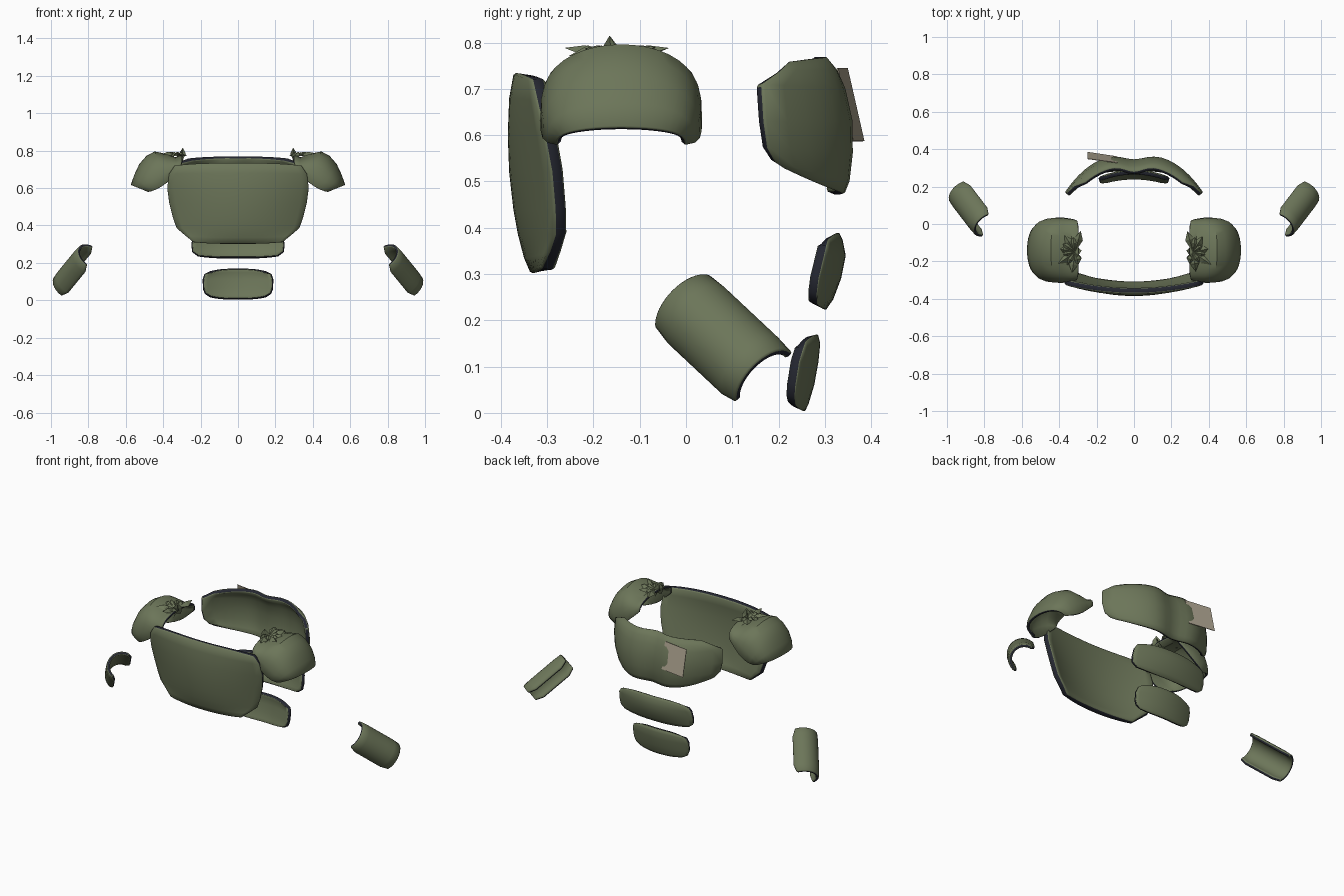
import bpy, bmesh, math, random
from mathutils import Vector

if "Cube" in bpy.data.objects:
    bpy.data.objects.remove(bpy.data.objects["Cube"])

random.seed(4)


def material(name, rgb):
    m = bpy.data.materials.new(name)
    m.diffuse_color = (*rgb, 1)
    m.use_nodes = True
    m.node_tree.nodes["Principled BSDF"].inputs["Base Color"].default_value = m.diffuse_color
    return m


GREEN = material("olive_green", (0.15, 0.18, 0.10))
TRIM = material("dark_trim", (0.018, 0.02, 0.03))
TAN = material("tan_patch", (0.42, 0.37, 0.28))


def finish(name, bm, mats):
    me = bpy.data.meshes.new(name)
    bm.to_mesh(me)
    bm.free()
    ob = bpy.data.objects.new(name, me)
    bpy.context.collection.objects.link(ob)
    for m in mats:
        me.materials.append(m)
    return ob


def shell(name, grid, inside, thick, edge=0.005):
    """Curved armour shell from a grid of outer points, with a dark rim."""
    bm = bmesh.new()
    vs = [[bm.verts.new(p) for p in row] for row in grid]
    for a, b in zip(vs, vs[1:]):
        for j in range(len(a) - 1):
            bm.faces.new((a[j], a[j + 1], b[j + 1], b[j]))
    bm.normal_update()
    side = sum(f.normal.dot(f.calc_center_median() - Vector(inside)) for f in bm.faces)
    if side < 0:
        bmesh.ops.reverse_faces(bm, faces=bm.faces[:])
    ob = finish(name, bm, [GREEN, TRIM])
    sol = ob.modifiers.new("thickness", 'SOLIDIFY')
    sol.thickness, sol.offset, sol.material_offset_rim = thick, -1, 1
    bev = ob.modifiers.new("edge", 'BEVEL')
    bev.width, bev.segments, bev.material = edge, 1, 0
    bev.limit_method, bev.angle_limit = 'ANGLE', math.radians(55)
    bpy.context.view_layer.objects.active = ob
    ob.select_set(True)
    bpy.ops.object.shade_smooth_by_angle(angle=math.radians(35))
    ob.select_set(False)
    return ob


def plate(name, rows, inside, thick, power=2.0, groove=0.0, n=20):
    """Rows: height, half width, y at centre, y at side edge, height shift at side edge."""
    grid = []
    for z, w, yc, ye, dz in rows:
        row = []
        for j in range(n + 1):
            u = 2 * j / n - 1
            y = yc + (ye - yc) * abs(u) ** power - groove * math.exp(-(u / 0.25) ** 2)
            row.append((u * w, y, z + dz * abs(u) ** 3))
        grid.append(row)
    return shell(name, grid, inside, thick)


# Torso plates
plate("chest_plate", [
    (0.30, 0.24, -0.335, -0.315, 0.012),
    (0.335, 0.285, -0.35, -0.298, 0.012),
    (0.385, 0.33, -0.363, -0.285, 0.0),
    (0.44, 0.35, -0.373, -0.286, 0.0),
    (0.52, 0.37, -0.382, -0.293, 0.0),
    (0.60, 0.38, -0.385, -0.308, 0.0),
    (0.68, 0.37, -0.382, -0.325, -0.005),
    (0.735, 0.34, -0.372, -0.335, -0.015)], (0, 0, 0.5), 0.032)

plate("back_plate", [
    (0.47, 0.31, 0.355, 0.215, 0.055),
    (0.50, 0.335, 0.368, 0.195, 0.04),
    (0.56, 0.36, 0.376, 0.178, 0.012),
    (0.63, 0.37, 0.376, 0.17, 0.0),
    (0.70, 0.365, 0.360, 0.165, 0.01),
    (0.74, 0.32, 0.340, 0.205, 0.0),
    (0.772, 0.26, 0.312, 0.225, -0.01)], (0, 0, 0.6), 0.025, 2.6, 0.03)

# Lower back plates
plate("upper_waist_plate", [
    (0.222, 0.215, 0.302, 0.285, 0.012),
    (0.245, 0.245, 0.318, 0.284, 0.012),
    (0.29, 0.25, 0.335, 0.288, 0.0),
    (0.34, 0.245, 0.345, 0.30, 0.0),
    (0.375, 0.23, 0.338, 0.305, -0.012),
    (0.39, 0.20, 0.330, 0.308, -0.015)], (0, 0, 0.3), 0.022)

plate("lower_waist_plate", [
    (0.003, 0.15, 0.257, 0.238, 0.012),
    (0.02, 0.178, 0.265, 0.236, 0.014),
    (0.06, 0.188, 0.277, 0.238, 0.0),
    (0.11, 0.19, 0.286, 0.246, 0.0),
    (0.15, 0.18, 0.29, 0.255, -0.01),
    (0.17, 0.15, 0.285, 0.26, -0.014)], (0, 0, 0.1), 0.022)

# Tan patch floating just behind the back plate
bm = bmesh.new()
bm.faces.new([bm.verts.new(p) for p in (
    (-0.088, 0.327, 0.745), (-0.248, 0.348, 0.745),
    (-0.248, 0.384, 0.587), (-0.088, 0.360, 0.587))])
patch = finish("back_patch", bm, [TAN])
sol = patch.modifiers.new("thickness", 'SOLIDIFY')
sol.thickness, sol.offset = 0.003, 0

# Shoulder cross-sections: base x, base z, crown x, crown z, half depth
SHOULDER = [
    (0.305, 0.700, 0.300, 0.778, 0.160),
    (0.325, 0.680, 0.335, 0.765, 0.166),
    (0.352, 0.655, 0.395, 0.785, 0.171),
    (0.382, 0.628, 0.445, 0.796, 0.175),
    (0.412, 0.607, 0.490, 0.772, 0.174),
    (0.442, 0.591, 0.528, 0.728, 0.170),
    (0.465, 0.582, 0.555, 0.670, 0.160),
    (0.482, 0.578, 0.573, 0.617, 0.140)]


def shoulder(side, label):
    grid = []
    for bx, bz, cx, cz, h in SHOULDER:
        row = []
        for j in range(21):
            a = math.pi / 2 * (j / 10 - 1)
            k = max(math.cos(a), 0) ** 0.65
            row.append((side * (bx + (cx - bx) * k), -0.14 + h * math.sin(a), bz + (cz - bz) * k))
        grid.append(row)
    shell(label + "_shoulder_pad", grid, (side * 0.4, -0.14, 0.60), 0.016, 0.003)

    # Crumpled strap knot: folded blades radiating from the inner edge
    bm = bmesh.new()
    centre = Vector((0.315, -0.15, 0.772))
    count = 10
    for i in range(count):
        a = math.radians(-105 + 210 * i / (count - 1))
        r = (0.11 if i % 2 else 0.075) * random.uniform(0.85, 1.1)
        out = Vector((math.cos(a), math.sin(a), 0))
        cross = Vector((-out.y, out.x, 0)) * 0.024
        tip = centre + out * r + Vector((0, 0, random.uniform(-0.005, 0.02)))
        mid = centre + out * r * 0.6
        ridge = mid + Vector((0, 0, 0.022))
        pts = [centre, mid + cross, tip, mid - cross, ridge]
        v = [bm.verts.new((side * p.x, p.y, p.z)) for p in pts]
        for tri in ((0, 4, 1), (1, 4, 2), (2, 4, 3), (3, 4, 0)):
            bm.faces.new([v[t] for t in tri])
    # Upright fin at the neck side
    for dy in (-0.018, 0.018):
        pts = [(0.335, -0.165 + dy * 2, 0.755), (0.295, -0.165, 0.815),
               (0.28, -0.16 - dy, 0.785), (0.30, -0.16 - dy * 2, 0.735)]
        v = [bm.verts.new((side * x, y, z)) for x, y, z in pts]
        bm.faces.new(v[:3])
        bm.faces.new((v[0], v[2], v[3]))
    finish(label + "_strap_knot", bm, [GREEN])


def forearm(side, label):
    # Half tube around a slanted axis
    d = Vector((0.49, 0.64, -0.60)).normalized()
    n = (Vector((1, 0, 0)) - d * d.x).normalized()
    b = d.cross(n)
    base = n * 0.765 - b * 0.168
    grid = []
    for i in range(7):
        t = i / 6
        pull = 0.12 if i in (0, 6) else 0.0      # rounded corners
        r = 0.087 - (0.003 if i in (0, 6) else 0)
        row = []
        for j in range(19):
            a = math.radians((-108 + 10 * 10 * pull) + (190 - 200 * pull) * j / 18)
            p = base + d * (0.24 + 0.275 * t) + n * r * math.cos(a) + b * r * math.sin(a)
            row.append((side * p.x, p.y, p.z))
        grid.append(row)
    c = base + d * 0.38
    shell(label + "_forearm_guard", grid, (side * c.x, c.y, c.z), 0.018, 0.004)


for side, label in ((1, "right"), (-1, "left")):
    shoulder(side, label)
    forearm(side, label)
